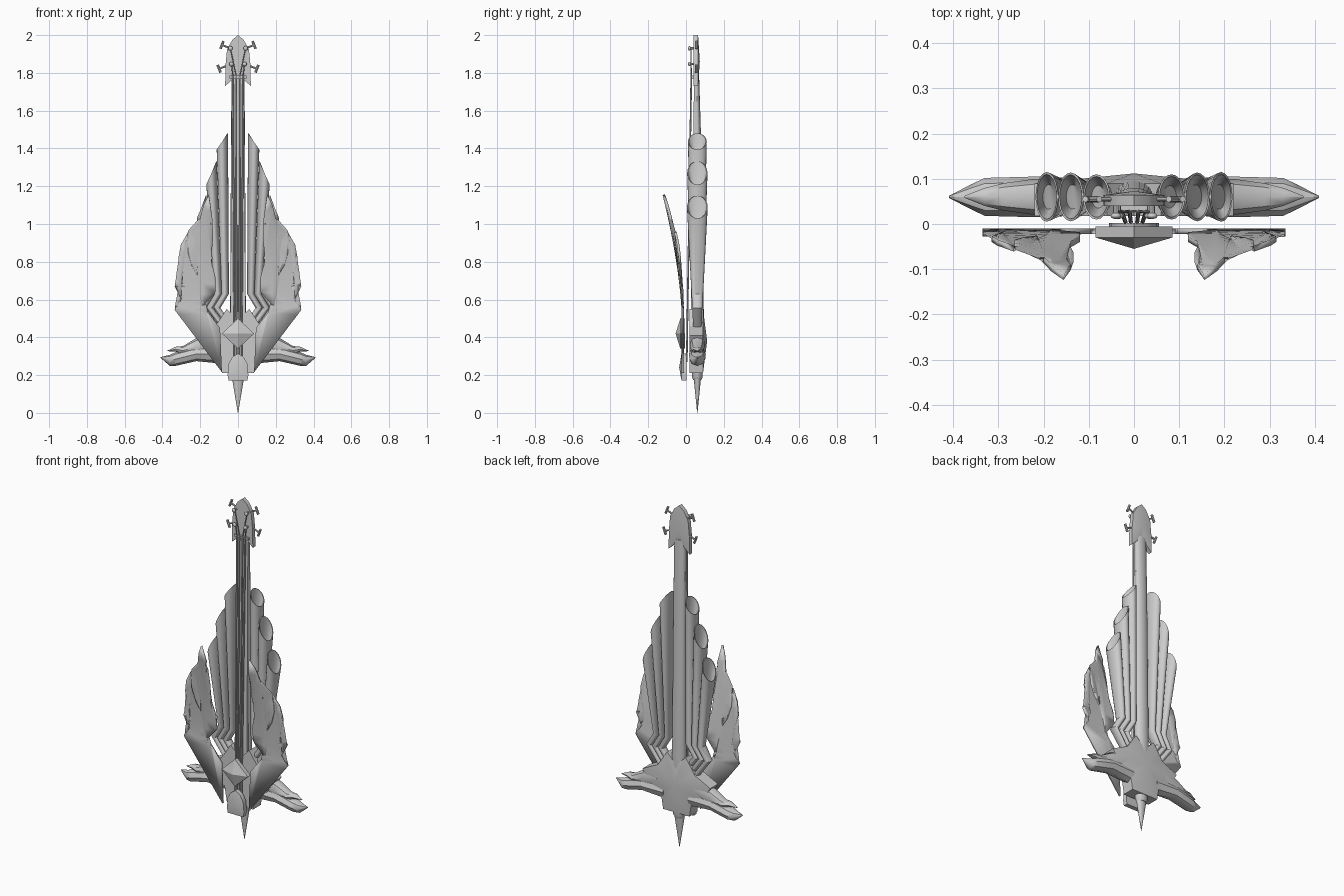
import bpy, bmesh
from math import cos, sin, pi
from mathutils import Vector

cube = bpy.data.objects.get("Cube")
if cube:
    bpy.data.objects.remove(cube, do_unlink=True)

grey = bpy.data.materials.new("plain grey")
grey.use_nodes = True
tone = (0.6, 0.6, 0.6, 1)
grey.diffuse_color = tone
grey.node_tree.nodes["Principled BSDF"].inputs["Base Color"].default_value = tone
MID = 0.06  # depth of the body's middle plane


def finish(name, bm, mirror=False, thickness=0, angle=35):
    bmesh.ops.recalc_face_normals(bm, faces=bm.faces)
    mesh = bpy.data.meshes.new(name)
    bm.to_mesh(mesh)
    bm.free()
    mesh.materials.append(grey)
    ob = bpy.data.objects.new(name, mesh)
    bpy.context.collection.objects.link(ob)
    if thickness:
        mod = ob.modifiers.new("thickness", "SOLIDIFY")
        mod.thickness = thickness
        mod.offset = 0
    if mirror:
        ob.modifiers.new("mirror", "MIRROR")
    bpy.ops.object.select_all(action="DESELECT")
    ob.select_set(True)
    bpy.context.view_layer.objects.active = ob
    bpy.ops.object.shade_smooth_by_angle(angle=angle * pi / 180)
    return ob


def loft(name, rings, mirror=False, angle=35):
    """Skin a list of equal rings of points and cap both ends."""
    bm = bmesh.new()
    rows = [[bm.verts.new(p) for p in ring] for ring in rings]
    n = len(rows[0])
    for a, b in zip(rows, rows[1:]):
        for i in range(n):
            j = (i + 1) % n
            bm.faces.new((a[i], a[j], b[j], b[i]))
    bm.faces.new(rows[0])
    bm.faces.new(rows[-1])
    return finish(name, bm, mirror, angle=angle)


def level_ring(x, y, z, rx, ry, slope=0, n=20):
    turn = [2 * pi * i / n for i in range(n)]
    return [(x + rx * cos(t), y + ry * sin(t), z - slope * cos(t)) for t in turn]


def both_sides(half):
    """Complete a half outline, listed from top to bottom, across x = 0."""
    return half + [(-x, z) for x, z in reversed(half) if x > 0]


def plate(name, outline, front, back, front_peak=None, back_peak=None, centre=0, angle=35):
    """Upright slab with optional raised centres on its two faces."""
    bm = bmesh.new()
    rows = [[bm.verts.new((x, y, z)) for x, z in outline] for y in (front, back)]
    n = len(outline)
    for i in range(n):
        j = (i + 1) % n
        bm.faces.new((rows[0][i], rows[0][j], rows[1][j], rows[1][i]))
    for row, peak in zip(rows, (front_peak, back_peak)):
        if peak is None:
            bm.faces.new(row)
        else:
            top = bm.verts.new((0, peak, centre))
            for i in range(n):
                bm.faces.new((row[i], row[(i + 1) % n], top))
    return finish(name, bm, angle=angle)


def rod(name, a, b, r, mirror=False, r2=None, n=8):
    a, b = Vector(a), Vector(b)
    q = (b - a).to_track_quat("Z", "Y")
    rings = [[p + q @ Vector((s * cos(2 * pi * i / n), s * sin(2 * pi * i / n), 0))
              for i in range(n)] for p, s in ((a, r), (b, r2 or r))]
    return loft(name, rings, mirror)


def knob(name, centre, size):
    bm = bmesh.new()
    bmesh.ops.create_uvsphere(bm, u_segments=12, v_segments=8, radius=1)
    for v in bm.verts:
        v.co = Vector(v.co[i] * size[i] + centre[i] for i in range(3))
    finish(name, bm, mirror=True, angle=60)


# Star-shaped body with a raised back
star = both_sides([(0, .49), (.06, .55), (.12, .46), (.22, .41), (.17, .33),
                   (.10, .30), (.085, .21)])
plate("body", star, .018, .09, back_peak=.112, centre=.38, angle=25)

# Organ pipes: zigzag foot, widening tube, slanted hollow mouth
pipes = [(.067, .083, 1.437, .030, .050, .043),
         (.105, .140, 1.270, .028, .054, .062),
         (.142, .193, 1.090, .025, .055, .060)]
for k, (foot, head, top, rx, ry, slope) in enumerate(pipes):
    rings = [level_ring(foot - .045, MID, .43, .017, .022),
             level_ring(foot + .045, MID, .555, .019, .026),
             level_ring(foot, MID, .63, .019, .031),
             level_ring(head, MID, top, rx, ry, slope),
             level_ring(head, MID, top, rx * .88, ry * .9, slope),
             level_ring(head - .004, MID, top - .12, rx * .5, ry * .5, slope * .5)]
    loft(f"pipe_{k + 1}", rings, mirror=True)

# Side fins: pointed, flattened horns behind the wings
fins = {"upper_fin": [(.12, .38, .06, .04), (.22, .352, .045, .04), (.29, .33, .024, .03),
                      (.33, .337, .013, .02), (.375, .328, .001, .002)],
        "lower_fin": [(.08, .31, .05, .04), (.22, .312, .038, .045), (.33, .285, .036, .042),
                      (.36, .278, .03, .028), (.41, .293, .002, .002)]}
for name, stations in fins.items():
    rings = [[(x, MID + hy * cos(pi * i / 4), z + hz * sin(pi * i / 4)) for i in range(8)]
             for x, z, hz, hy in stations]
    loft(name, rings, mirror=True, angle=40)

# Feathered wings, bent forward with height
feathers = [(.085, .215), (.335, .545), (.30, .60), (.335, .67), (.285, .645), (.315, .82),
            (.302, .89), (.265, .955), (.265, .85), (.245, .78), (.215, .73), (.208, .88),
            (.20, 1.03), (.182, 1.10), (.155, 1.155), (.14, 1.06), (.148, .95), (.14, .80),
            (.12, .72), (.12, .64), (.185, .565), (.095, .45)]
bm = bmesh.new()
bm.faces.new([bm.verts.new((x, 0, z)) for x, z in feathers])
bmesh.ops.triangulate(bm, faces=bm.faces[:])
for step in range(11):
    bmesh.ops.bisect_plane(bm, geom=bm.verts[:] + bm.edges[:] + bm.faces[:],
                           plane_co=(0, 0, .52 + step * .055), plane_no=(0, 0, 1))
for v in bm.verts:
    bend = .2 - .6 * max(0, v.co.x - .16)
    v.co.y = -.016 - bend * max(0, v.co.z - .5) ** 1.6
finish("wing", bm, mirror=True, thickness=.013)

# Neck and fingerboard
loft("neck", [level_ring(0, .062, .42, .042, .034), level_ring(0, .06, 1.45, .037, .02),
              level_ring(0, .058, 1.80, .034, .011)])
loft("fingerboard", [[(-w, y, z), (w, y, z), (w, y + .016, z), (-w, y + .016, z)]
                     for w, y, z in ((.04, .025, .5), (.034, .043, 1.79))])

# Headstock with swept lower corners
head = both_sides([(0, 2), (.03, 1.975), (.058, 1.925), (.066, 1.84), (.068, 1.73),
                   (.03, 1.765), (0, 1.785)])
plate("headstock", head, .04, .064, back_peak=.073, centre=1.86)
plate("nut", [(-.045, 1.77), (.045, 1.77), (.045, 1.785), (-.045, 1.785)], .03, .05)

# Tuning pegs, posts and strings
tuners = [(.04, 1.93, .085, 1.948, .006), (.035, 1.847, .10, 1.822, .024)]
for k, (px, pz, kx, kz, sx) in enumerate(tuners):
    rod(f"peg_shaft_{k + 1}", (px, .055, pz), (kx, .055, kz), .005, True)
    lean = Vector((kx - px, 0, kz - pz)).normalized() * .022
    across = Vector((-lean.z, 0, lean.x))
    tip = Vector((kx, .055, kz))
    rod(f"peg_handle_{k + 1}", tip - across, tip + across, .007, True)
    rod(f"post_{k + 1}", (px, .045, pz), (px, .018, pz), .006, True)
    knob(f"post_cap_{k + 1}", (px, .018, pz), (.012, .007, .012))
    sx = (.010, .027)[k]
    rod(f"string_{k + 1}", (sx * .7, .004, .27), (sx, .028, 1.785), .0045, True)
    rod(f"string_end_{k + 1}", (sx, .028, 1.785), (px, .026, pz), .003, True)

# Diamond bridge with a domed face
diamond = [(0, .50), (.085, .42), (0, .34), (-.085, .42)]
plate("bridge", diamond, -.03, -.006, front_peak=-.055, centre=.42, angle=20)

# Tailpiece: rounded shield with a pointed top
shield = both_sides([(0, .315), (.03, .295), (.05, .26), (.055, .20), (.05, .172)])
plate("tailpiece", shield, -.024, .002, front_peak=-.036, centre=.24)

# End collar and floor spike
loft("collar", [level_ring(0, MID, .175, .027, .022), level_ring(0, MID, .19, .036, .028),
                level_ring(0, MID, .24, .036, .028)])
loft("spike", [level_ring(0, MID, 0, .001, .001), level_ring(0, MID, .18, .031, .019)])
